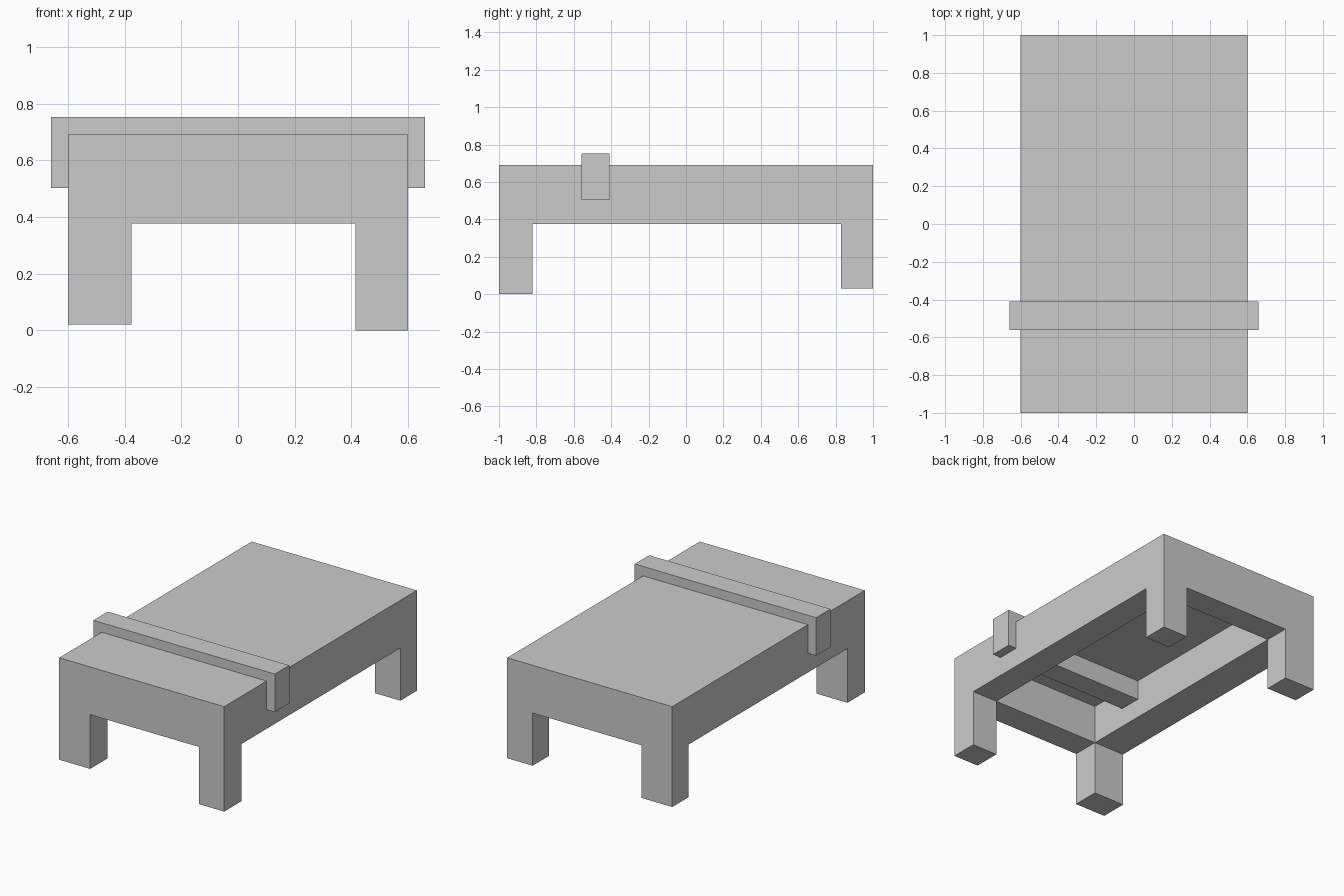
import bpy, bmesh
from mathutils import Vector

if "Cube" in bpy.data.objects:
    bpy.data.objects.remove(bpy.data.objects["Cube"])

XS = (-0.6, -0.375, 0.415, 0.6)   # outer edge, inner wall, inner wall, outer edge
YS = (-1.0, -0.82, 0.83, 1.0)
RIM_Z, CEILING_Z, TOP_Z = 0.376, 0.632, 0.69
# height of each slightly uneven foot, by grid cell
FEET = {(0, 0): 0.02, (2, 0): 0.0, (0, 2): 0.03, (2, 2): 0.03}


def finish(bm, name):
    bmesh.ops.recalc_face_normals(bm, faces=bm.faces[:])
    mesh = bpy.data.meshes.new(name)
    bm.to_mesh(mesh)
    bm.free()
    obj = bpy.data.objects.new(name, mesh)
    bpy.context.collection.objects.link(obj)
    return obj


def pull_loop(bm, loop, z):
    """Wall from a vertex loop to height z, closed with a flat cap."""
    cap = [bm.verts.new((v.co.x, v.co.y, z)) for v in loop]
    n = len(loop)
    for i in range(n):
        j = (i + 1) % n
        bm.faces.new((loop[i], loop[j], cap[j], cap[i]))
    bm.faces.new(cap)


# Table body: underside grid, with legs pulled down, hollow and outer sides pulled up
bm = bmesh.new()
grid = [[bm.verts.new((x, y, RIM_Z)) for y in YS] for x in XS]
for i in range(3):
    for j in range(3):
        cell = [grid[i][j], grid[i + 1][j], grid[i + 1][j + 1], grid[i][j + 1]]
        if (i, j) in FEET:
            pull_loop(bm, cell, FEET[i, j])
        elif (i, j) == (1, 1):
            pull_loop(bm, cell, CEILING_Z)
        else:
            bm.faces.new(cell)
rim = ([grid[i][0] for i in range(3)] + [grid[3][j] for j in range(3)]
       + [grid[i][3] for i in (3, 2, 1)] + [grid[0][j] for j in (3, 2, 1)])
pull_loop(bm, rim, TOP_Z)
finish(bm, "table_body")

# Cross bar: beam running through the top and out of both sides
bm = bmesh.new()
bmesh.ops.create_cube(bm, size=1)
bmesh.ops.scale(bm, vec=(1.32, 0.15, 0.25), verts=bm.verts[:])
bmesh.ops.translate(bm, vec=Vector((0, -0.485, 0.627)), verts=bm.verts[:])
finish(bm, "cross_bar")
